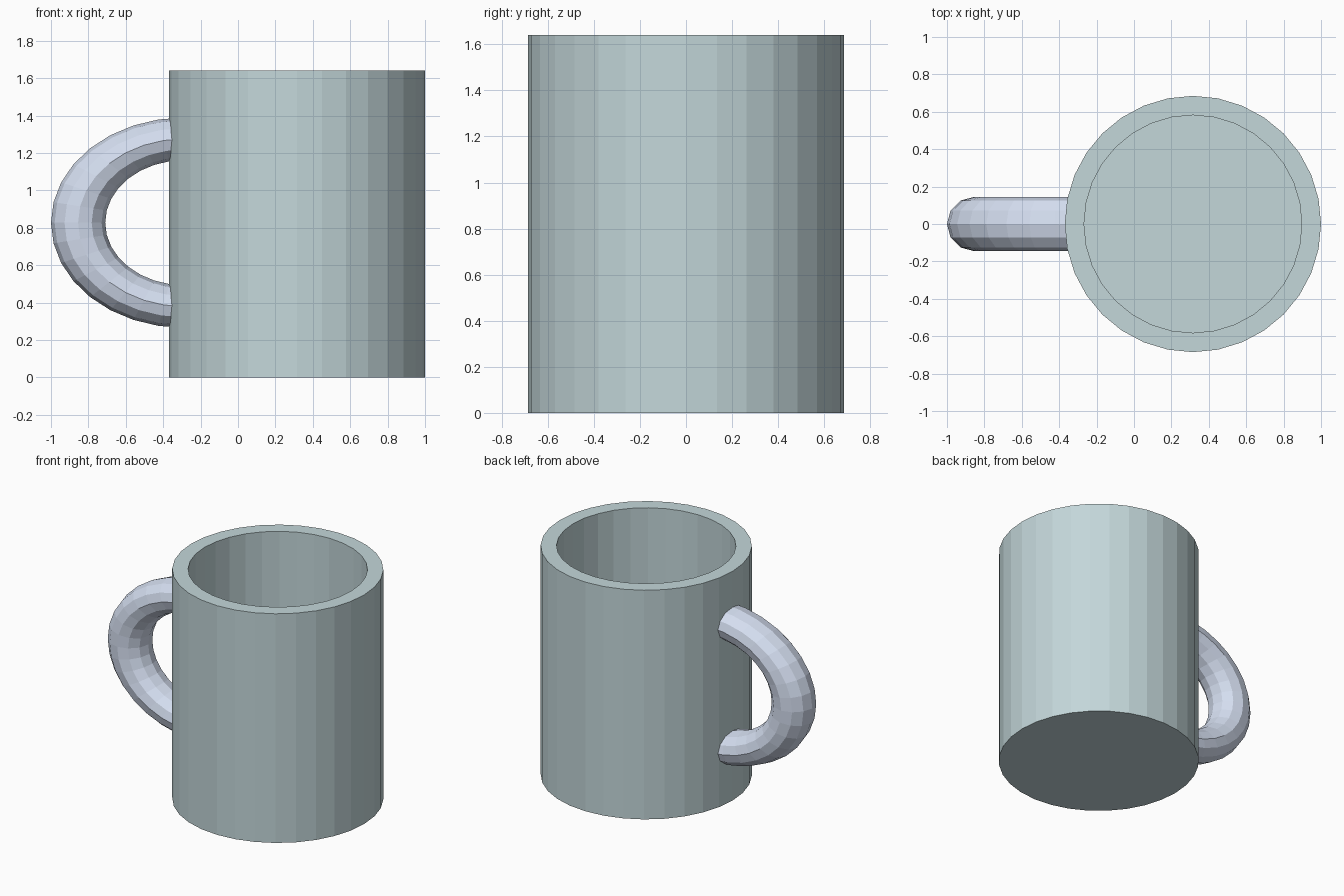
import bpy, bmesh
from math import sin, cos, pi

if "Cube" in bpy.data.objects:
    bpy.data.objects.remove(bpy.data.objects["Cube"])

CUP_X, SIDES = 0.315, 32
HANDLE_X, HANDLE_Z = -0.285, 0.827


def make_part(name, rings, closed_name_color):
    """Skin a list of vertex rings and cap both ends."""
    bm = bmesh.new()
    loops = [[bm.verts.new(p) for p in ring] for ring in rings]
    n = len(loops[0])
    for a, b in zip(loops, loops[1:]):
        for i in range(n):
            j = (i + 1) % n
            bm.faces.new((a[i], a[j], b[j], b[i]))
    bm.faces.new(loops[0])
    bm.faces.new(loops[-1])
    bmesh.ops.recalc_face_normals(bm, faces=bm.faces[:])
    mesh = bpy.data.meshes.new(name)
    bm.to_mesh(mesh)
    bm.free()
    mat = bpy.data.materials.new(name + "_colour")
    mat.diffuse_color = closed_name_color
    mat.use_nodes = True
    mat.node_tree.nodes["Principled BSDF"].inputs["Base Color"].default_value = mat.diffuse_color
    mesh.materials.append(mat)
    obj = bpy.data.objects.new(name, mesh)
    bpy.context.collection.objects.link(obj)
    return obj


# Cup: outer wall, flat rim, inner wall and floor turned around its axis
profile = [(0.685, 0.0), (0.685, 1.64), (0.582, 1.64), (0.582, 0.105)]
cup_rings = [[(CUP_X + r * cos(2 * pi * i / SIDES), r * sin(2 * pi * i / SIDES), z)
              for i in range(SIDES)] for r, z in profile]
make_part("cup_body", cup_rings, (0.55, 0.68, 0.70, 1))

# Handle: half of a torus squashed in height, ends buried in the cup wall
STEPS, TUBE_SIDES = 16, 12
MAJOR, MINOR, SQUASH = 0.57, 0.145, 0.787
handle_rings = []
for s in range(STEPS + 1):
    t = pi / 2 + pi * s / STEPS
    ring = []
    for k in range(TUBE_SIDES):
        u = 2 * pi * k / TUBE_SIDES
        r = MAJOR + MINOR * cos(u)
        ring.append((HANDLE_X + r * cos(t), MINOR * sin(u), HANDLE_Z + SQUASH * r * sin(t)))
    handle_rings.append(ring)
make_part("handle", handle_rings, (0.66, 0.73, 0.87, 1))
